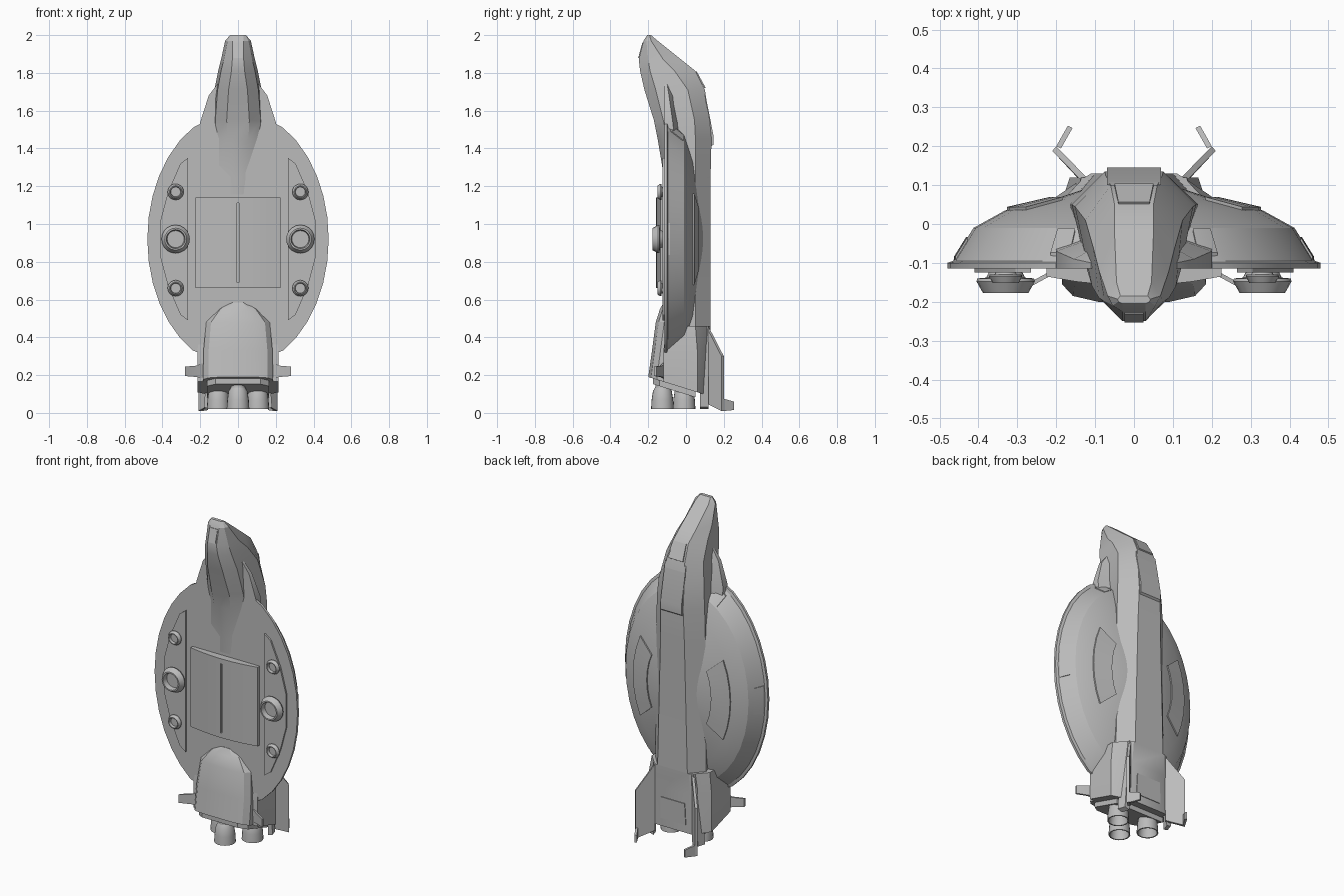
import bpy, bmesh, math
from mathutils import Vector, Matrix

if "Cube" in bpy.data.objects:
    bpy.data.objects.remove(bpy.data.objects["Cube"])

GREY = (0.5, 0.5, 0.5, 1)
hull = bpy.data.materials.new("hull_grey")
hull.use_nodes = True
hull.diffuse_color = GREY
hull.node_tree.nodes["Principled BSDF"].inputs["Base Color"].default_value = GREY
parts = []


def finish(name, bm, mirror=False):
    bmesh.ops.remove_doubles(bm, verts=bm.verts, dist=0.0005)
    bmesh.ops.recalc_face_normals(bm, faces=bm.faces)
    mesh = bpy.data.meshes.new(name)
    bm.to_mesh(mesh)
    bm.free()
    mesh.materials.append(hull)
    obj = bpy.data.objects.new(name, mesh)
    bpy.context.collection.objects.link(obj)
    if mirror:
        obj.modifiers.new("mirror", "MIRROR")
    parts.append(obj)
    return obj


def loft(name, rings, mirror=False, caps=True):
    bm = bmesh.new()
    rows = [[bm.verts.new(p) for p in ring] for ring in rings]
    n = len(rows[0])
    for a, b in zip(rows, rows[1:]):
        for i in range(n):
            j = (i + 1) % n
            bm.faces.new((a[i], a[j], b[j], b[i]))
    if caps:
        bm.faces.new(rows[0])
        bm.faces.new(rows[-1])
    return finish(name, bm, mirror)


def slab(name, outline, offset, mirror=False):
    move = Vector(offset)
    return loft(name, [outline, [Vector(p) + move for p in outline]], mirror)


def both_sides(half, z):
    """Closed ring from right-half points; z is a height or a rule of y."""
    ring = half + [(-x, y) for x, y in reversed(half)]
    return [(x, y, z(y) if callable(z) else z) for x, y in ring]


def lathe(name, profile, centre, turn=None, scale=1, mirror=False):
    place = Matrix.Translation(centre) @ (turn or Matrix()) @ Matrix.Scale(scale, 4)
    sides = 20
    rings = [[place @ Vector((r * math.cos(k * math.tau / sides),
                              r * math.sin(k * math.tau / sides), d))
              for k in range(sides)] for r, d in profile]
    return loft(name, rings, mirror)


# Saucer body: an oval of stepped layers (scale, y), cut flat at nose and tail
LAYERS = [(1, -.115), (1, -.1), (.97, -.095), (.86, -.01),
          (.69, .035), (.42, .065), (.2, .1)]


def saucer_point(s, t, y):
    z = .92 + .68 * s * math.sin(t)
    return Vector((.48 * s * math.cos(t), y, min(max(z, .3), 1.55)))


def layer_y(s):
    for (s0, y0), (s1, y1) in zip(LAYERS[2:], LAYERS[3:]):
        if s1 <= s <= s0:
            return y0 + (y1 - y0) * (s0 - s) / (s0 - s1)


loft("saucer", [[saucer_point(s, math.tau * k / 36, y) for k in range(36)]
                for s, y in LAYERS])


def saucer_plate(name, s0, s1, t0, t1, lift):
    rings = []
    for k in range(7):
        t = t0 + (t1 - t0) * k / 6
        rings.append([saucer_point(s, t, layer_y(s) + up)
                      for s, up in ((s0, -.01), (s0, lift), (s1, lift), (s1, -.01))])
    loft(name, rings, mirror=True)


saucer_plate("dome_panel", .68, .45, -.55, .55, .008)
saucer_plate("shoulder_plate", .95, .87, 1.08, 1.2, .006)
saucer_plate("rim_plate", .965, .9, -.13, .13, .007)

# Fuselage: z, then half width and y of roof, chine, lower side and keel
STATIONS = [
    (2.0, .035, -.185, .042, -.193, .04, -.2, .03, -.205),
    (1.97, .045, -.15, .068, -.185, .055, -.21, .03, -.225),
    (1.87, .05, -.025, .09, -.12, .075, -.2, .03, -.25),
    (1.81, .05, .05, .105, -.06, .09, -.19, .035, -.243),
    (1.71, .06, .1, .125, .01, .108, -.16, .05, -.22),
    (1.55, .073, .125, .152, .045, .12, -.12, .06, -.17),
    (1.45, .075, .135, .16, .05, .12, -.1, .055, -.15),
    (1.25, .08, .13, .165, .05, .12, -.1, .03, -.117),
    (.46, .1, .13, .17, .05, .12, -.1, .03, -.1)]
loft("fuselage", [both_sides(list(zip(s[1::2], s[2::2])), s[0]) for s in STATIONS])

# Canopy roof, windscreen and nose plate
slab("canopy_roof", [(-.07, y, z) for y, z in
     ((.1, 1.7), (.145, 1.47), (.145, 1.42), (.12, 1.4))], (.14, 0, 0))
slab("windscreen", [(-.04, .05, 1.805), (.04, .05, 1.805),
                    (.05, .098, 1.718), (-.05, .098, 1.718)], (0, .006, .004))
slab("nose_plate", [(-.024, -.226, 1.96), (.024, -.226, 1.96),
                    (.024, -.248, 1.88), (-.024, -.248, 1.88)], (0, -.005, 0))

# Collars joining the neck to the saucer
loft("collar", [[(.06, -.115, z), (x, -.115, z), (x, y, z), (.06, y + .05, z)]
                for z, x, y in ((1.74, .11, -.1), (1.68, .155, -.09),
                                (1.54, .2, -.07), (1.45, .2, -.06))], mirror=True)


# Tail housing with a sloping rear edge
def tail_edge(y):
    return .19 - .31 * (y + .2)


loft("tail_housing", [
    both_sides([(.11, .13), (.13, .118), (.195, .05), (.195, -.1)], .46),
    both_sides([(.115, .125), (.135, .115), (.215, .06), (.215, -.12)], .33),
    both_sides([(.115, .12), (.135, .115), (.215, .06), (.215, -.12)], tail_edge)])

# Rounded engine fairing under the tail
fairing = []
for z, w, y in ((.585, .05, -.118), (.55, .11, -.138), (.48, .168, -.16),
                (.33, .183, -.18), (tail_edge, .185, -.2)):
    fairing.append(both_sides([(w, 0), (w, y + .045), (w * .85, y + .015),
                               (w * .5, y)], z))
loft("engine_fairing", fairing)
loft("engine_mount", [both_sides([(.165, .05), (.165, -.14), (.12, -.175)],
                                 lambda y, d=d: tail_edge(y) - d) for d in (-.02, .03)])

# Engine bells
BELL = [(.035, .17), (.038, .135), (.05, .115), (.057, .07), (.06, .02),
        (.053, .02), (.048, .07), (.03, .11)]
lathe("centre_engine_bell", BELL, (0, -.125, 0))
lathe("side_engine_bell", BELL, (.105, -.01, 0), mirror=True)

# Tail fins with roots and inward-bent tips
slab("fin_root", [(.12, .12, .46), (.135, .12, .46), (.165, .12, .03), (.135, .12, .02)],
     (.015, -.045, 0), True)
slab("tail_fin", [(.12, .118, .46), (.2, .2, .3), (.2, .2, .01), (.125, .12, .05)],
     (.01, -.012, 0), True)
slab("fin_tip", [(.2, .2, .075), (.17, .253, .06), (.17, .253, .015), (.2, .2, .01)],
     (-.012, -.006, 0), True)
slab("tail_panel", [(-.08, .119, .27), (.08, .119, .27), (.085, .116, .14),
                    (-.085, .116, .14)], (0, .009, 0))

# Stub winglets
loft("stub_winglet", [[(x, y - .006, z0), (x, y - .006, z1), (x, y + .006, z1),
                       (x, y + .006, z0)]
                      for x, y, z0, z1 in ((.17, -.11, .18, .27), (.22, -.13, .19, .25),
                                           (.28, -.163, .195, .245))], mirror=True)

# Cargo bay: a curved door pair with a seam between
DOOR = [(.225, -.1), (.225, -.135), (.15, -.148), (.075, -.156), (.005, -.159), (.005, -.1)]
loft("bay_door", [[(x, y, z) for x, y in DOOR] for z in (.66, 1.14)], mirror=True)
slab("bay_seam", [(-.006, -.15, .66), (.006, -.15, .66),
                  (.006, -.15, 1.14), (-.006, -.15, 1.14)], (0, .04, 0))
for end, low in (("lower", .66), ("upper", 1.11)):
    slab(end + "_bay_lip", [(-.01, -.159, low), (.01, -.159, low),
                            (.01, -.159, low + .03), (-.01, -.159, low + .03)], (0, .05, 0))

# Landing thruster pads and nozzles
PAD = [(.265, .43), (.305, .4), (.37, .25), (.41, .1)]
pad_outline = [(x, -.125, .92 + d) for x, d in PAD] + \
              [(x, -.125, .92 - d) for x, d in reversed(PAD)]
slab("thruster_pad", pad_outline, (0, .015, 0), True)
NOZZLE = [(.04, 0), (.05, .02), (.073, .022), (.075, .03), (.058, .06),
          (.05, .06), (.045, .03)]
outward = Matrix.Rotation(math.pi / 2, 4, "X")
for name, z, size in (("upper", 1.17, .57), ("main", .92, 1), ("lower", .66, .57)):
    lathe(name + "_thruster", NOZZLE, (.33, -.118, z), outward, size, True)

# Smooth shading with crisp edges
bpy.ops.object.select_all(action="DESELECT")
for obj in parts:
    obj.select_set(True)
bpy.context.view_layer.objects.active = parts[0]
bpy.ops.object.shade_smooth_by_angle(angle=math.radians(25))
